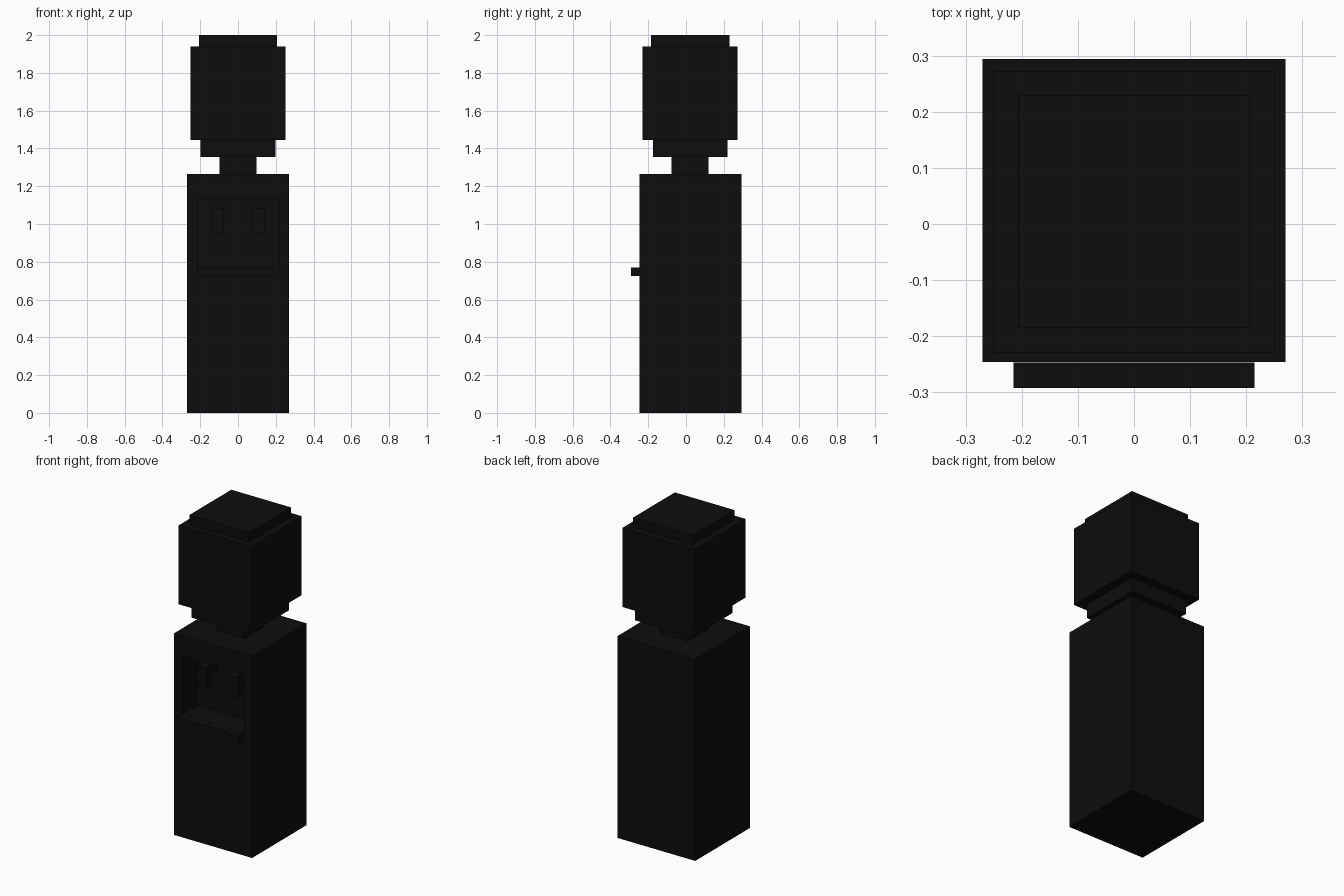
import bpy

old = bpy.data.objects.get("Cube")
if old:
    bpy.data.objects.remove(old, do_unlink=True)

# Single near-black plastic
black = bpy.data.materials.new("black_plastic")
black.use_nodes = True
colour = (0.004, 0.004, 0.004, 1.0)
black.diffuse_color = colour
black.node_tree.nodes["Principled BSDF"].inputs["Base Color"].default_value = colour


def box(name, xs, ys, zs):
    """Flat-faced box given its extents on each axis."""
    spans = (xs, ys, zs)
    bpy.ops.mesh.primitive_cube_add(size=1, location=[(a + b) / 2 for a, b in spans])
    obj = bpy.context.object
    obj.name = obj.data.name = name
    obj.scale = [b - a for a, b in spans]
    bpy.ops.object.transform_apply(location=False, rotation=False, scale=True)
    obj.data.materials.append(black)
    return obj


def centred_box(name, half, zs, mid_y=0.022):
    return box(name, (-half, half), (mid_y - half, mid_y + half), zs)


FRONT, NICHE_BACK, NICHE_HALF = -0.247, -0.095, 0.215
TRAY_BOTTOM, TRAY_TOP = 0.725, 0.77

# Cabinet with a dispensing niche cut into its front
cabinet = centred_box("cabinet", 0.27, (0, 1.265), 0.024)
cutter = box("niche_cutter", (-NICHE_HALF, NICHE_HALF),
             (FRONT - 0.1, NICHE_BACK), (TRAY_TOP, 1.135))
cutter.hide_render = True
cut = cabinet.modifiers.new("niche", "BOOLEAN")
cut.operation = "DIFFERENCE"
cut.solver = "EXACT"
cut.object = cutter
bpy.context.view_layer.objects.active = cabinet
bpy.ops.object.modifier_apply(modifier=cut.name)
bpy.data.objects.remove(cutter, do_unlink=True)

# Drip tray lip, flush with the niche floor
box("drip_tray", (-NICHE_HALF, NICHE_HALF), (-0.292, FRONT), (TRAY_BOTTOM, TRAY_TOP))

# Pair of taps: a hanging spout on an arm from the niche wall
for side, sign in (("right", -1), ("left", 1)):
    x = sign * 0.108
    box(side + "_tap_spout", (x - 0.032, x + 0.032), (-0.2, -0.15), (0.95, 1.085))
    box(side + "_tap_arm", (x - 0.032, x + 0.032), (-0.15, NICHE_BACK), (1.02, 1.085))

# Upturned bottle: neck, shoulder, tank and raised base
centred_box("bottle_neck", 0.098, (1.265, 1.355))
centred_box("bottle_shoulder", 0.198, (1.355, 1.445))
centred_box("bottle_tank", 0.251, (1.445, 1.94))
centred_box("bottle_base", 0.207, (1.94, 2.0))
